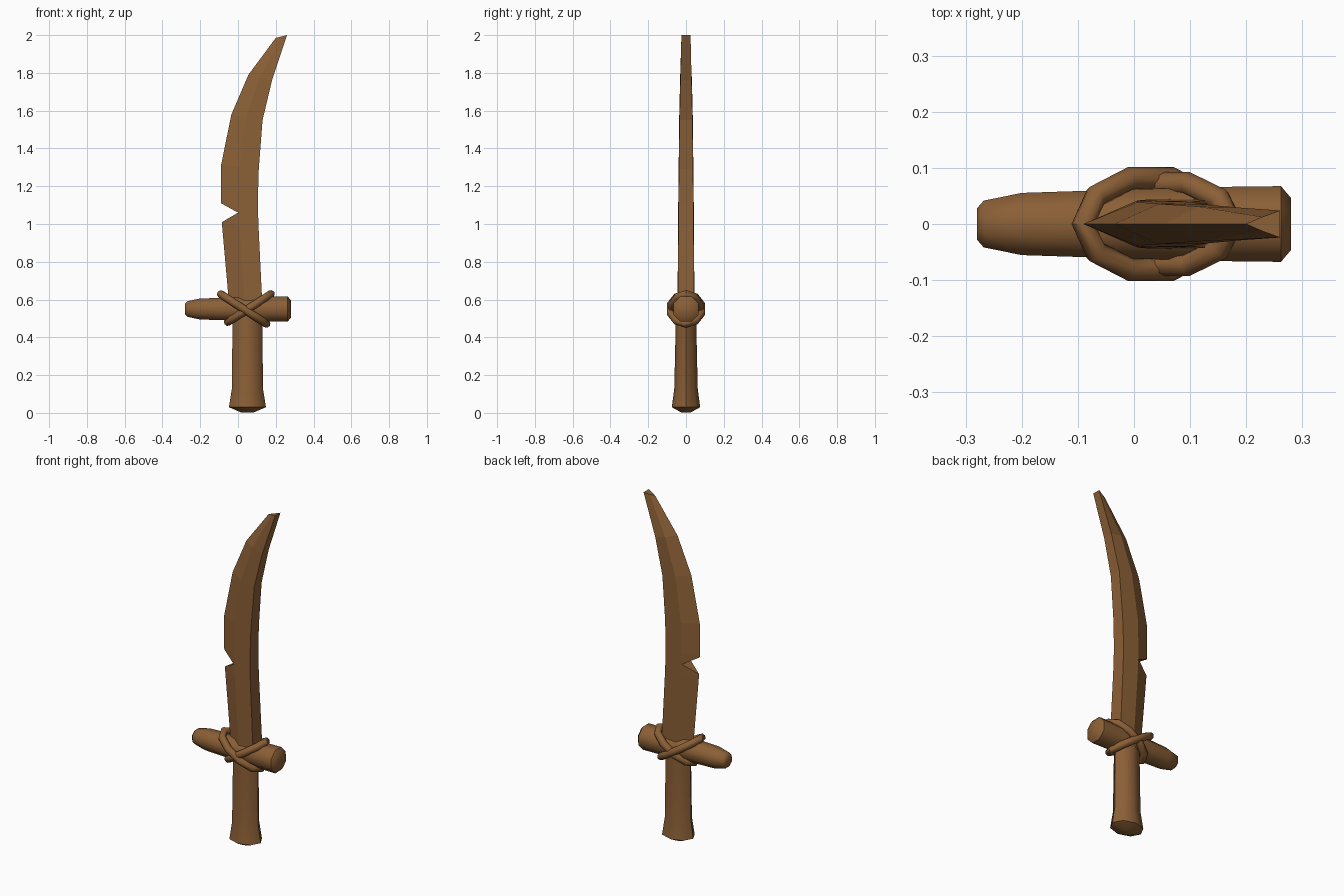
import bpy, bmesh
from math import sin, cos, pi, radians
from mathutils import Matrix, Vector

if "Cube" in bpy.data.objects:
    bpy.data.objects.remove(bpy.data.objects["Cube"])

BROWN = (0.258, 0.115, 0.037, 1)
wood = bpy.data.materials.new("brown wood")
wood.use_nodes = True
wood.diffuse_color = BROWN
wood.node_tree.nodes["Principled BSDF"].inputs["Base Color"].default_value = BROWN


def skin(name, rings, closed=False, smooth=None):
    """Join rings of points into a tube, capped unless closed into a loop."""
    bm = bmesh.new()
    loops = [[bm.verts.new(p) for p in ring] for ring in rings]
    pairs = list(zip(loops, loops[1:]))
    if closed:
        pairs.append((loops[-1], loops[0]))
    else:
        bm.faces.new(loops[0])
        bm.faces.new(loops[-1])
    n = len(loops[0])
    for a, b in pairs:
        for i in range(n):
            j = (i + 1) % n
            bm.faces.new((a[i], a[j], b[j], b[i]))
    bmesh.ops.recalc_face_normals(bm, faces=bm.faces)
    mesh = bpy.data.meshes.new(name)
    bm.to_mesh(mesh)
    bm.free()
    mesh.materials.append(wood)
    obj = bpy.data.objects.new(name, mesh)
    bpy.context.collection.objects.link(obj)
    if smooth:
        bpy.ops.object.select_all(action='DESELECT')
        obj.select_set(True)
        bpy.context.view_layer.objects.active = obj
        bpy.ops.object.shade_smooth_by_angle(angle=radians(smooth))
    return obj


def circle(n, offset=0.0):
    return [(cos(2 * pi * (i + offset) / n), sin(2 * pi * (i + offset) / n))
            for i in range(n)]


# Handle: flared foot with a slightly domed end (z, half width, half depth)
handle_profile = [(0.003, 0.035, 0.026), (0.03, 0.098, 0.075), (0.13, 0.082, 0.062),
                  (0.4, 0.08, 0.056), (0.58, 0.076, 0.054)]
skin("handle", [[(0.05 + c * w, s * d, z) for c, s in circle(8)]
                for z, w, d in handle_profile], smooth=50)

# Crossguard: tapered log lying along x (x, radius)
guard_profile = [(-0.28, 0.03), (-0.268, 0.045), (-0.2, 0.06), (0.0, 0.067),
                 (0.18, 0.072), (0.262, 0.073), (0.28, 0.05)]
skin("crossguard", [[(x, c * r, 0.55 + s * r) for c, s in circle(8, 0.5)]
                    for x, r in guard_profile], smooth=50)


# Cord bindings: two tilted oval loops crossing over the guard
def binding(name, x, z, tilt, length, depth, tube=0.021):
    turn = Matrix.Translation((x, 0, z)) @ Matrix.Rotation(radians(tilt), 4, 'Y')
    rings = []
    for c, s in circle(10):
        out = Vector((c / length, s / depth, 0)).normalized()
        centre = Vector((c * length, s * depth, 0))
        rings.append([turn @ (centre + out * u * tube + Vector((0, 0, v * tube)))
                      for u, v in circle(8)])
    skin(name, rings, closed=True, smooth=50)


binding("binding_falling", 0.03, 0.55, 33, 0.144, 0.085)
binding("binding_rising", 0.06, 0.555, -33, 0.136, 0.076)

# Blade: sharp edge, ridge on both faces, flat spine
# (edge x, edge z, spine x, spine z, half thickness, ridge share)
blade_profile = [(-0.045, 0.55, 0.13, 0.55, 0.045, 1),
                 (-0.085, 1.0, 0.108, 1.0, 0.042, 1),
                 (-0.09, 1.12, 0.105, 1.12, 0.041, 1),
                 (-0.09, 1.31, 0.11, 1.29, 0.039, 1),
                 (-0.035, 1.58, 0.13, 1.55, 0.036, 1),
                 (0.055, 1.79, 0.18, 1.76, 0.031, 1),
                 (0.2, 1.985, 0.26, 2.0, 0.025, 0.5)]
sections = []
for ex, ez, sx, sz, t, share in blade_profile:
    rx, rz = ex + (sx - ex) * 0.48, ez + (sz - ez) * 0.48
    sections.append([(ex, 0, ez), (rx, -t * share, rz), (sx, -t * 0.96, sz),
                     (sx, t * 0.96, sz), (rx, t * share, rz)])
blade = skin("blade", sections)

# Notch cut out of the blade's edge
notch = [(0.0, 1.06), (-0.17, 0.96), (-0.17, 1.155)]
cutter = skin("notch_cutter", [[(x, y, z) for x, z in notch] for y in (-0.1, 0.1)])
cutter.hide_render = True
cut = blade.modifiers.new("notch", 'BOOLEAN')
cut.operation = 'DIFFERENCE'
cut.solver = 'EXACT'
cut.object = cutter
bpy.context.view_layer.update()
cut_mesh = bpy.data.meshes.new_from_object(
    blade.evaluated_get(bpy.context.evaluated_depsgraph_get()))
blade.modifiers.clear()
blade.data = cut_mesh
bpy.data.objects.remove(cutter)
